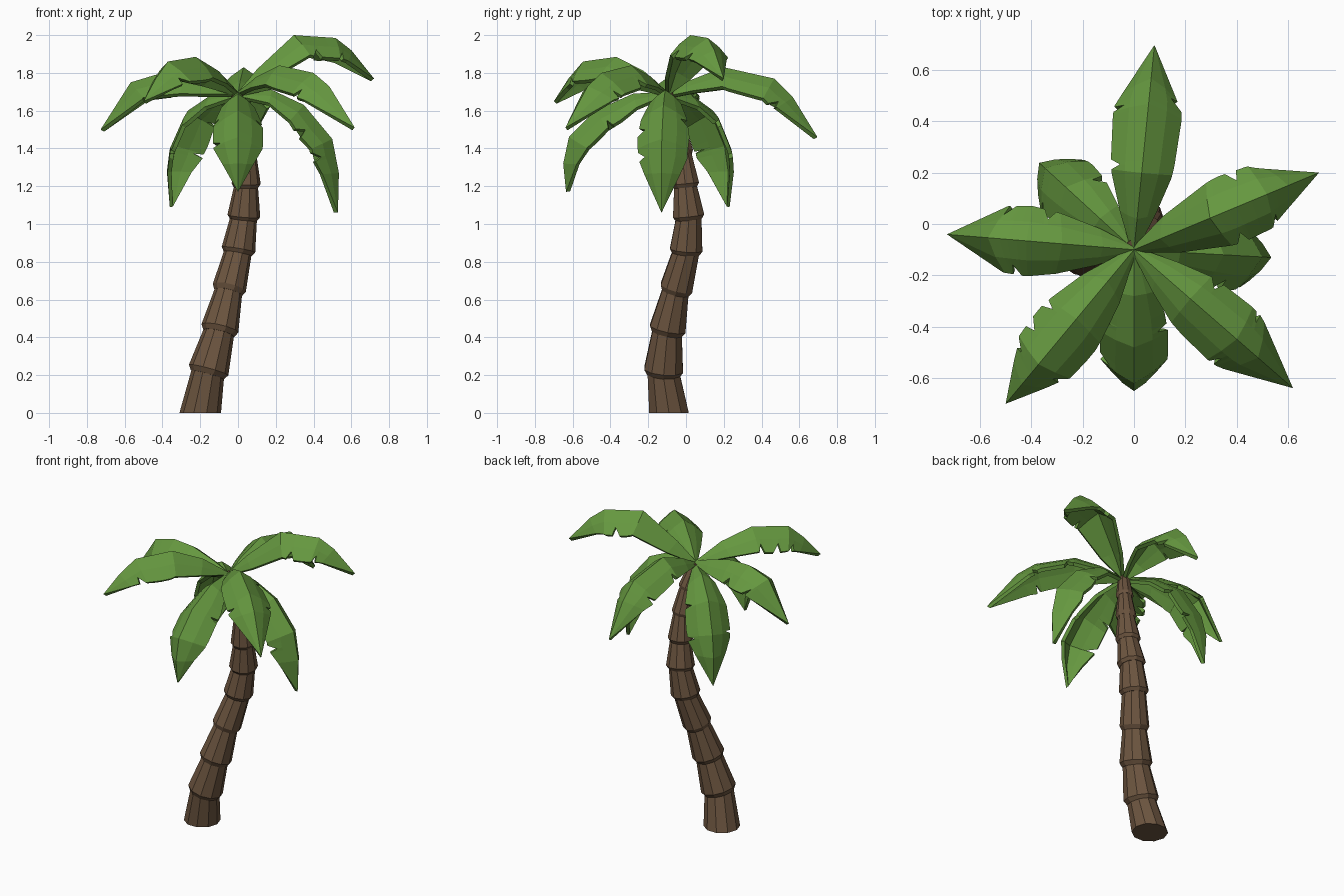
import bpy, bmesh, math
from mathutils import Vector

if "Cube" in bpy.data.objects:
    bpy.data.objects.remove(bpy.data.objects["Cube"])


def material(name, color):
    m = bpy.data.materials.new(name)
    m.diffuse_color = (*color, 1)
    m.use_nodes = True
    m.node_tree.nodes["Principled BSDF"].inputs["Base Color"].default_value = m.diffuse_color
    return m


def finish(bm, name, mat):
    bmesh.ops.remove_doubles(bm, verts=bm.verts, dist=0.0005)
    me = bpy.data.meshes.new(name)
    bm.to_mesh(me)
    bm.free()
    me.materials.append(mat)
    ob = bpy.data.objects.new(name, me)
    bpy.context.collection.objects.link(ob)
    return ob


brown = material("bark", (0.15, 0.09, 0.05))
green = material("leaf", (0.13, 0.31, 0.05))
SIDES = 10

# Trunk: stacked tapering segments; each row is x, y, z, radius of a seam
seams = [(-0.20, -0.09, 0, 0.11), (-0.16, -0.12, 0.21, 0.108), (-0.10, -0.10, 0.43, 0.10),
         (-0.05, -0.055, 0.645, 0.09), (0.0, 0.0, 0.85, 0.09), (0.03, 0.015, 1.03, 0.087),
         (0.043, -0.003, 1.20, 0.077), (0.045, -0.02, 1.37, 0.063), (0.03, -0.05, 1.53, 0.053),
         (0.0, -0.095, 1.68, 0.045)]
bm = bmesh.new()
for i in range(len(seams) - 1):
    a, b = Vector(seams[i][:3]), Vector(seams[i + 1][:3])
    r, r2 = seams[i][3], seams[i + 1][3]
    axis = (b - a).normalized()
    if i == 0:
        rows = [(0, r, Vector((0, 0, 1))), (1.08, r2 * 0.8, axis)]
    else:
        rows = [(-0.04, r * 0.84, axis), (0.08, r, axis), (1.06, r2 * 0.8, axis)]
    rings = []
    for t, rad, n in rows:
        u = Vector((0, 1, 0)).cross(n).normalized()
        v = n.cross(u)
        c = a.lerp(b, t)
        rings.append([bm.verts.new(c + rad * (u * math.cos(k * math.tau / SIDES) + v * math.sin(k * math.tau / SIDES)))
                      for k in range(SIDES)])
    for lo, hi in zip(rings, rings[1:]):
        for k in range(SIDES):
            j = (k + 1) % SIDES
            bm.faces.new((lo[k], lo[j], hi[j], hi[k]))
    bm.faces.new(rings[0][::-1])
    bm.faces.new(rings[-1])
finish(bm, "trunk", brown)

# Fronds: half width along the length
WIDTH = [(0, 0.015), (0.12, 0.065), (0.3, 0.115), (0.5, 0.138), (0.68, 0.13), (0.84, 0.08), (1, 0)]


def interp(table, t):
    for (t0, w0), (t1, w1) in zip(table, table[1:]):
        if t <= t1:
            return w0 + (w1 - w0) * (t - t0) / (t1 - t0)
    return table[-1][1]


def frond(name, tip, ridge, left, right):
    """Folded leaf along a ridge of (distance, height), with notches at given fractions."""
    base = Vector((0, -0.1, 0))
    out = Vector((tip[0], tip[1] + 0.1, 0)).normalized()
    side = Vector((-out.y, out.x, 0))
    pts = [base + out * d + Vector((0, 0, z)) for d, z in ridge]
    cum = [0]
    for p, q in zip(pts, pts[1:]):
        cum.append(cum[-1] + (q - p).length)
    cum = [c / cum[-1] for c in cum]
    nrm = []
    for i in range(len(pts)):
        tan = pts[min(i + 1, len(pts) - 1)] - pts[max(i - 1, 0)]
        nrm.append(tan.cross(side).normalized())
    # stations: ridge corners plus a V of three stations per notch
    stations = set(round(c, 3) for c in cum)
    for t in left + right:
        stations |= {round(t - 0.045, 3), t, round(t + 0.02, 3)}
    bm = bmesh.new()
    rows = []
    for t in sorted(stations):
        i = max(k for k in range(len(cum) - 1) if cum[k] <= t + 0.0006 or k == 0)
        f = min(1, max(0, (t - cum[i]) / (cum[i + 1] - cum[i])))
        p, n = pts[i].lerp(pts[i + 1], f), nrm[i].lerp(nrm[i + 1], f)
        w = interp(WIDTH, t)
        row = []
        for s, k in ((1, 1), (1, 0.55), (0, 0), (-1, 0.55), (-1, 1)):
            cut = left if s > 0 else right
            if k == 1 and t in cut:
                k = 0.72
            drop = 0.85 * w * k ** 1.3
            row.append(bm.verts.new(p + side * (s * k * w) - n * drop))
        rows.append(row)
    for a, b in zip(rows, rows[1:]):
        for k in range(4):
            bm.faces.new((a[k], a[k + 1], b[k + 1], b[k]))
    bmesh.ops.remove_doubles(bm, verts=bm.verts, dist=0.0005)
    bm.normal_update()
    if sum((f.normal.dot(nrm[1]) for f in bm.faces)) < 0:
        bmesh.ops.reverse_faces(bm, faces=bm.faces)
    ob = finish(bm, name, green)
    sol = ob.modifiers.new("thickness", "SOLIDIFY")
    sol.thickness = 0.022
    sol.offset = -1


frond("frond_back", (0.08, 0.70),
      [(0, 1.69), (0.12, 1.76), (0.3, 1.83), (0.57, 1.77), (0.67, 1.67), (0.80, 1.46)], [0.36, 0.64], [0.72])
frond("frond_right_high", (0.72, 0.20),
      [(0, 1.70), (0.11, 1.82), (0.32, 2.0), (0.56, 1.985), (0.65, 1.92), (0.78, 1.77)], [0.6], [0.52, 0.72])
frond("frond_right_low", (0.53, -0.13),
      [(0, 1.69), (0.18, 1.71), (0.35, 1.63), (0.50, 1.45), (0.535, 1.27), (0.53, 1.06)], [0.4], [0.48, 0.68])
frond("frond_front_right", (0.62, -0.64),
      [(0, 1.70), (0.13, 1.78), (0.29, 1.84), (0.53, 1.80), (0.64, 1.73), (0.82, 1.51)], [0.38, 0.64], [0.62])
frond("frond_front", (0, -0.64),
      [(0, 1.70), (0.18, 1.69), (0.38, 1.60), (0.52, 1.46), (0.55, 1.32), (0.535, 1.17)], [0.42], [0.38, 0.66])
frond("frond_front_left", (-0.50, -0.70),
      [(0, 1.70), (0.16, 1.81), (0.35, 1.885), (0.58, 1.86), (0.68, 1.77), (0.78, 1.65)], [0.74], [0.46, 0.6, 0.74])
frond("frond_left", (-0.73, -0.04),
      [(0, 1.70), (0.12, 1.745), (0.28, 1.79), (0.42, 1.795), (0.57, 1.75), (0.73, 1.50)], [0.58], [0.4, 0.66])
frond("frond_back_left", (-0.36, 0.23),
      [(0, 1.69), (0.18, 1.69), (0.36, 1.60), (0.47, 1.42), (0.50, 1.28), (0.49, 1.09)], [0.62], [0.4, 0.66])
